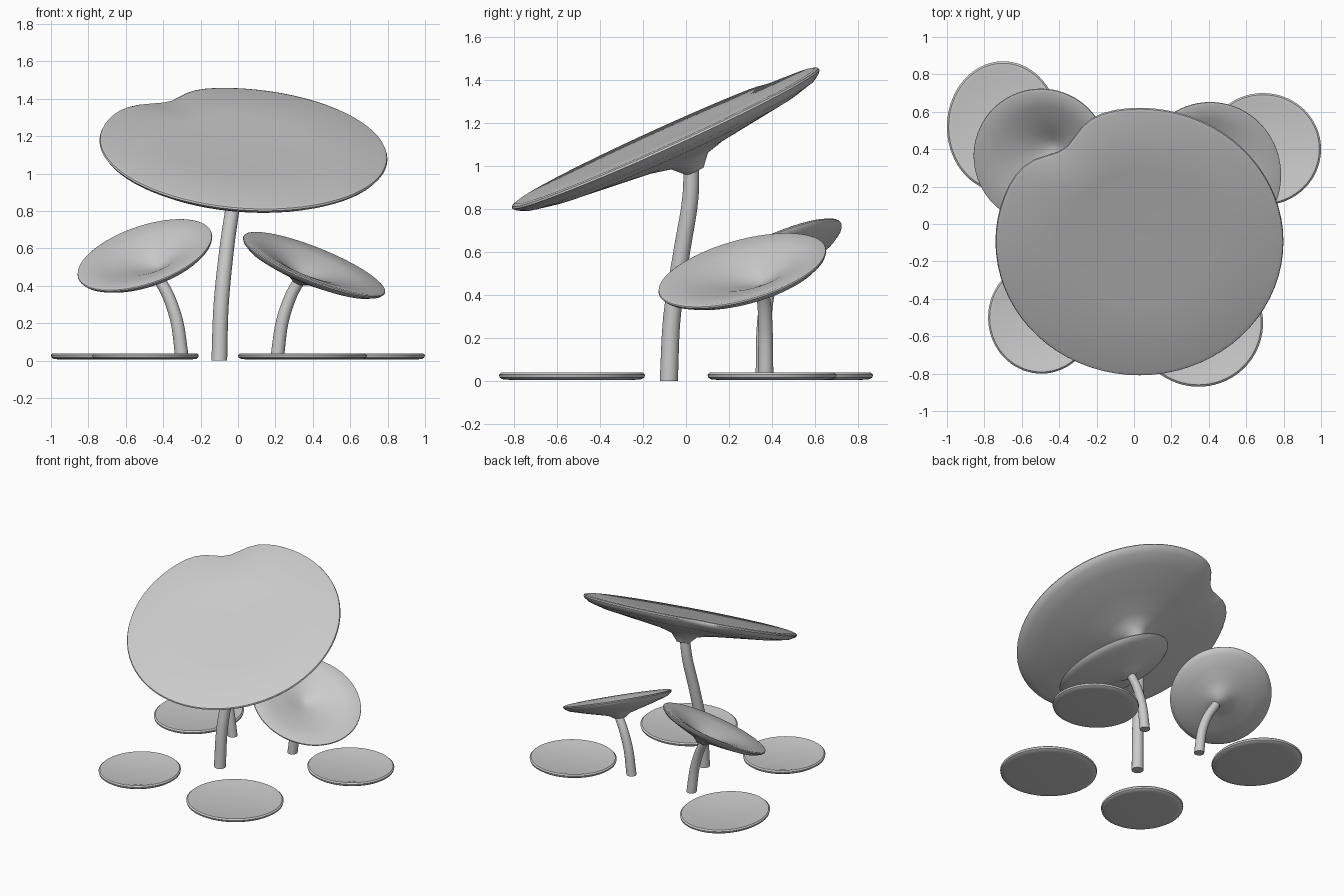
import bpy, bmesh, math
from mathutils import Vector

if "Cube" in bpy.data.objects:
    bpy.data.objects.remove(bpy.data.objects["Cube"])

grey = bpy.data.materials.new("soft grey")
grey.use_nodes = True
grey.diffuse_color = (0.6, 0.6, 0.6, 1)
grey.node_tree.nodes["Principled BSDF"].inputs["Base Color"].default_value = (0.6, 0.6, 0.6, 1)


def finish(bm, name):
    bmesh.ops.recalc_face_normals(bm, faces=bm.faces)
    mesh = bpy.data.meshes.new(name)
    bm.to_mesh(mesh)
    bm.free()
    mesh.materials.append(grey)
    obj = bpy.data.objects.new(name, mesh)
    bpy.context.collection.objects.link(obj)
    bpy.ops.object.select_all(action="DESELECT")
    obj.select_set(True)
    bpy.context.view_layer.objects.active = obj
    bpy.ops.object.shade_smooth_by_angle(angle=math.radians(40))


def loft(name, rings):
    """Skin a list of point rings and cap both ends."""
    bm = bmesh.new()
    loops = [[bm.verts.new(p) for p in ring] for ring in rings]
    n = len(loops[0])
    for a, b in zip(loops, loops[1:]):
        for i in range(n):
            bm.faces.new((a[i], a[(i + 1) % n], b[(i + 1) % n], b[i]))
    bm.faces.new(loops[0])
    bm.faces.new(loops[-1])
    finish(bm, name)


def leaf(name, centre, radii, slope, profile, apex=(0, 0), dent=0.0, sides=72):
    """Tilted disc; profile pairs are (radius fraction, offset along normal)."""
    normal = Vector((-slope[0], -slope[1], 1)).normalized()
    rings = []
    for t, depth in profile:
        ring = []
        for i in range(sides):
            ang = math.tau * i / sides
            notch = 1 - dent * t * t * math.exp(-((ang - math.radians(127)) / 0.22) ** 2)
            x = radii[0] * t * notch * math.cos(ang) + apex[0] * (1 - t)
            y = radii[1] * t * notch * math.sin(ang) + apex[1] * (1 - t)
            flat = Vector((x, y, slope[0] * x + slope[1] * y))
            ring.append(Vector(centre) + flat + normal * depth)
        rings.append(ring)
    loft(name, rings)


def stem(name, points, r0, r1, sides=24, steps=16):
    """Tapered tube along a smooth path."""
    pts = [Vector(p) for p in points]
    pts = [2 * pts[0] - pts[1]] + pts + [2 * pts[-1] - pts[-2]]
    path = []
    for k in range(1, len(pts) - 2):
        p0, p1, p2, p3 = pts[k - 1:k + 3]
        for s in range(steps):
            u = s / steps
            path.append(0.5 * (2 * p1 + (p2 - p0) * u + (2 * p0 - 5 * p1 + 4 * p2 - p3) * u * u
                               + (3 * p1 - p0 - 3 * p2 + p3) * u ** 3))
    path.append(pts[-2])
    rings = []
    for j, p in enumerate(path):
        d = path[min(j + 1, len(path) - 1)] - path[max(j - 1, 0)]
        if j == 0:
            d = Vector((0, 0, 1))
        side = Vector((0, 1, 0)).cross(d).normalized()
        up = d.cross(side).normalized()
        r = r0 + (r1 - r0) * j / (len(path) - 1)
        rings.append([p + r * (math.cos(math.tau * i / sides) * side
                               + math.sin(math.tau * i / sides) * up) for i in range(sides)])
    loft(name, rings)


# Tall leaf, flat on top with a swelling underside and a dented rim
leaf("tall_leaf", (0.03, -0.10, 1.14), (0.77, 0.715), (-0.065, 0.45),
     [(0.05, -0.01), (0.5, -0.006), (0.97, 0.0), (0.995, -0.006), (1, -0.015), (0.985, -0.03),
      (0.94, -0.05), (0.8, -0.075), (0.5, -0.105), (0.25, -0.13), (0.12, -0.155), (0.055, -0.21)],
     apex=(-0.02, 0.06), dent=0.13)
stem("tall_stem", [(-0.10, -0.08, 0), (-0.09, -0.065, 0.3), (-0.06, -0.02, 0.6),
                   (-0.025, 0.02, 0.85), (0, 0.025, 1.08)], 0.042, 0.036)

# Two cupped leaves on bent stems
cup = [(0.03, -0.105), (0.12, -0.095), (0.25, -0.075), (0.45, -0.045), (0.7, -0.02), (0.97, 0),
       (0.995, -0.004), (1, -0.01), (0.98, -0.022), (0.9, -0.042), (0.65, -0.07),
       (0.4, -0.095), (0.2, -0.115), (0.08, -0.145)]
leaf("left_cup_leaf", (0.41, 0.26, 0.52), (0.38, 0.39), (-0.38, 0.24), cup, apex=(-0.04, 0.06))
stem("left_cup_stem", [(0.21, 0.37, 0.02), (0.235, 0.37, 0.2), (0.28, 0.365, 0.34),
                       (0.34, 0.35, 0.45)], 0.036, 0.03)
leaf("right_cup_leaf", (-0.50, 0.36, 0.57), (0.36, 0.36), (0.28, 0.45), cup, apex=(0.04, 0.02))
stem("right_cup_stem", [(-0.30, 0.36, 0.02), (-0.325, 0.36, 0.2), (-0.37, 0.37, 0.34),
                        (-0.43, 0.39, 0.45)], 0.036, 0.03)

# Floating pads with a low rim and a rounded underside
pad = [(0.05, 0.032), (0.86, 0.034), (0.92, 0.039), (0.97, 0.039), (1, 0.03),
       (0.99, 0.017), (0.95, 0.009), (0.85, 0.006), (0.05, 0.005)]
for name, x, y, rx, ry in (("front_left_pad", 0.345, -0.53, 0.345, 0.34),
                           ("front_right_pad", -0.495, -0.50, 0.285, 0.30),
                           ("back_left_pad", 0.69, 0.40, 0.31, 0.30),
                           ("back_right_pad", -0.70, 0.52, 0.30, 0.35)):
    leaf(name, (x, y, 0), (rx, ry), (0, 0), pad)
